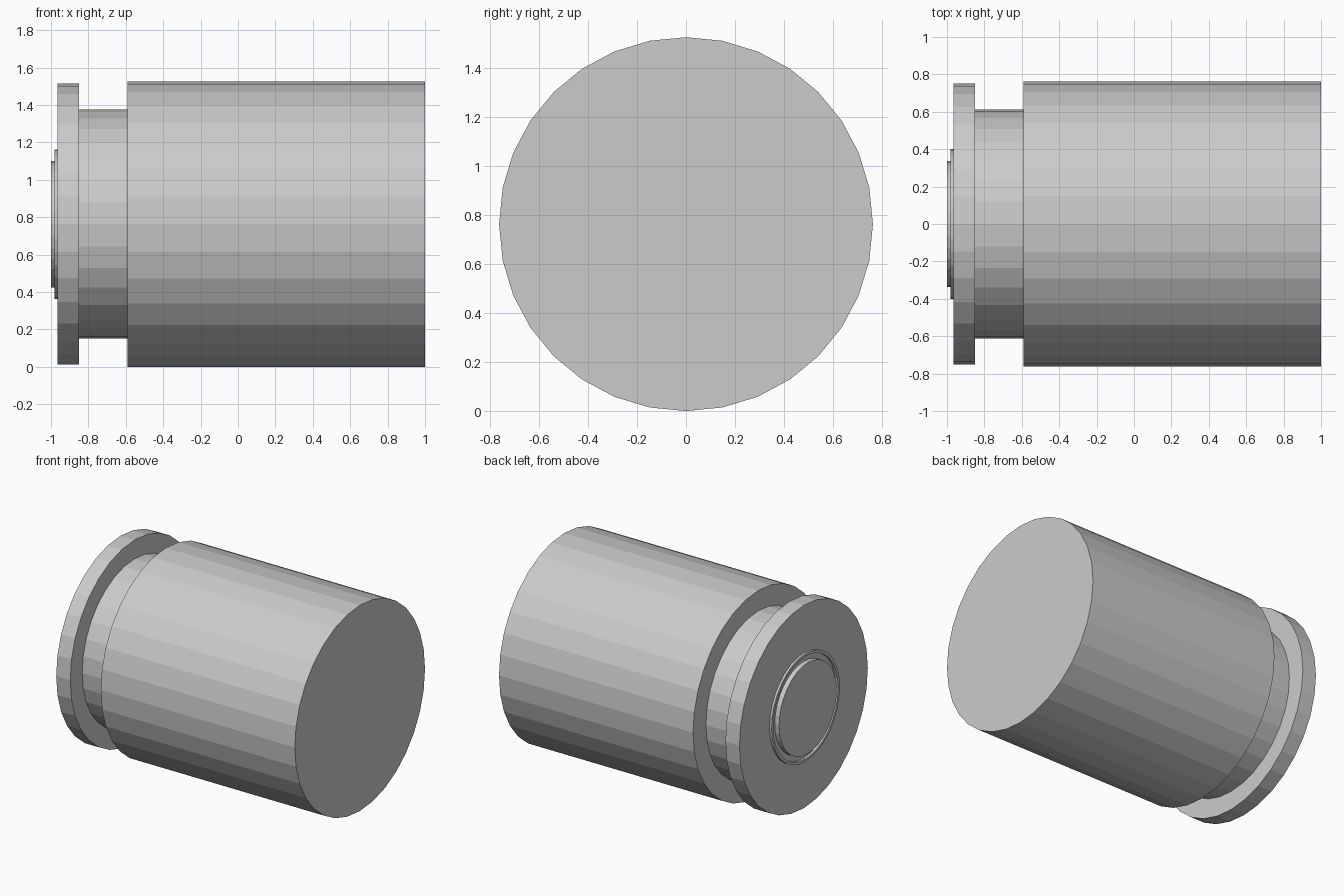
import bpy, bmesh, math

if "Cube" in bpy.data.objects:
    bpy.data.objects.remove(bpy.data.objects["Cube"])

SIDES = 32
AXIS_Z = 0.763


def lathe(name, profile, closed=False):
    """Revolve (x, radius) points around the horizontal axis; cap the ends unless closed."""
    bm = bmesh.new()
    rings = []
    for x, r in profile:
        rings.append([bm.verts.new((x, r * math.sin(a), AXIS_Z + r * math.cos(a)))
                      for a in (2 * math.pi * i / SIDES for i in range(SIDES))])
    pairs = list(zip(rings, rings[1:]))
    if closed:
        pairs.append((rings[-1], rings[0]))
    else:
        bm.faces.new(rings[0])
        bm.faces.new(rings[-1])
    for a, b in pairs:
        for i in range(SIDES):
            j = (i + 1) % SIDES
            bm.faces.new((a[i], a[j], b[j], b[i]))
    bmesh.ops.recalc_face_normals(bm, faces=bm.faces)
    mesh = bpy.data.meshes.new(name)
    bm.to_mesh(mesh)
    bm.free()
    obj = bpy.data.objects.new(name, mesh)
    bpy.context.collection.objects.link(obj)
    return obj


# Main body, neck and flange as one stepped turning
lathe("body", [(1.0, 0.763), (-0.592, 0.763), (-0.592, 0.612), (-0.85, 0.612),
               (-0.85, 0.752), (-0.965, 0.752)])

# Thin raised ring on the flange face
lathe("end_ring", [(-0.96, 0.40), (-0.982, 0.40), (-0.982, 0.38), (-0.96, 0.38)], closed=True)

# Central raised button
lathe("end_button", [(-0.96, 0.338), (-1.0, 0.338)])
